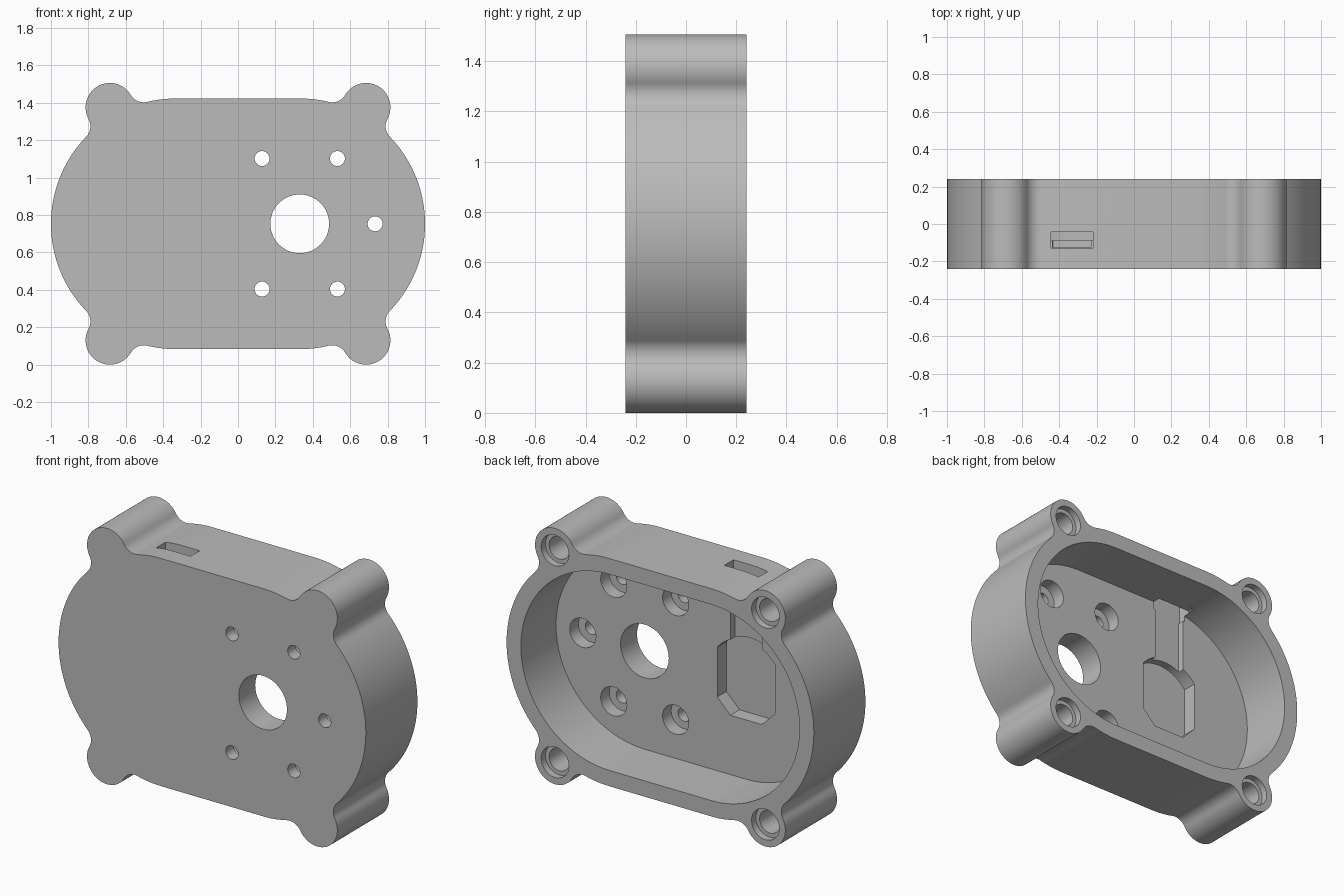
import bpy, bmesh
from math import sin, cos, pi, atan2, hypot, acos, radians
from mathutils import Vector

cube = bpy.data.objects.get("Cube")
if cube:
    bpy.data.objects.remove(cube, do_unlink=True)

MID = 0.753                     # height of the housing's centre line
FRONT, BACK, FLOOR = -0.24, 0.24, -0.087
SHAFT_X = 0.33                  # offset of the two round ends

grey = bpy.data.materials.new("plain_grey")
grey.use_nodes = True
grey.diffuse_color = (0.5, 0.5, 0.5, 1)
grey.node_tree.nodes["Principled BSDF"].inputs["Base Color"].default_value = (0.5, 0.5, 0.5, 1)


def arc(centre, r, a0, a1, n=16):
    """Points on an arc from angle a0 to a1."""
    return [Vector((centre[0] + r * cos(a0 + (a1 - a0) * i / n),
                    centre[1] + r * sin(a0 + (a1 - a0) * i / n))) for i in range(n + 1)]


def circle(x, z, r, n=48):
    return arc((x, z), r, 0, 2 * pi, n)[:-1]


def box(x0, x1, z0, z1):
    return [(x0, z0), (x1, z0), (x1, z1), (x0, z1)]


def stadium(r):
    return arc((SHAFT_X, 0), r, -pi / 2, pi / 2, 64) + arc((-SHAFT_X, 0), r, pi / 2, 3 * pi / 2, 64)


def prism(name, outline, y0, y1):
    """Extrude an x-z outline, measured from the centre line, along y."""
    bm = bmesh.new()
    face = bm.faces.new([bm.verts.new((p[0], y0, p[1] + MID)) for p in outline])
    moved = bmesh.ops.extrude_face_region(bm, geom=[face])["geom"]
    bmesh.ops.translate(bm, vec=(0, y1 - y0, 0),
                        verts=[v for v in moved if isinstance(v, bmesh.types.BMVert)])
    bmesh.ops.recalc_face_normals(bm, faces=bm.faces)
    mesh = bpy.data.meshes.new(name)
    bm.to_mesh(mesh)
    bm.free()
    mesh.materials.append(grey)
    ob = bpy.data.objects.new(name, mesh)
    bpy.context.collection.objects.link(ob)
    return ob


def heading(a, b):
    return atan2(b[1] - a[1], b[0] - a[0])


# Outline: round ends blended into four screw lobes, one quarter then mirrored
R, LOBE_R, FILLET = 0.67, 0.13, 0.08
end, lobe = Vector((SHAFT_X, 0)), Vector((0.685, 0.623))
gap = (lobe - end).length
ra, rb = R + FILLET, LOBE_R + FILLET
swing = acos((ra * ra + gap * gap - rb * rb) / (2 * ra * gap))
aim = heading(end, lobe)
low, high = [end + ra * Vector((cos(aim + s * swing), sin(aim + s * swing))) for s in (-1, 1)]


def fillet(c, start, stop):
    a0, a1 = heading(c, start), heading(c, stop)
    turn = (a1 - a0 + pi) % (2 * pi) - pi
    return arc(c, FILLET, a0, a0 + turn, 14)


lobe_start, lobe_stop = heading(lobe, low), heading(lobe, high)
quarter = arc(end, R, 0, aim - swing, 28)
quarter += fillet(low, end, lobe)[1:]
quarter += arc(lobe, LOBE_R, lobe_start, lobe_start + (lobe_stop - lobe_start) % (2 * pi), 32)[1:]
quarter += fillet(high, lobe, end)[1:]
quarter += arc(end, R, aim + swing, pi / 2, 12)[1:]
half = quarter + [Vector((-p.x, p.y)) for p in reversed(quarter)]
outline = half + [Vector((p.x, -p.y)) for p in reversed(half[1:-1])]
housing = prism("housing", outline, FRONT, BACK)

# Main cavity and shaft hole
cutters = [prism("cavity_cutter", stadium(0.577), FLOOR, 0.4),
           prism("shaft_cutter", circle(SHAFT_X, 0, 0.157, 64), -0.4, 0.1)]

# Counterbored mounting holes around the shaft
for deg in (0, 60, 120, 240, 300):
    x, z = SHAFT_X + 0.403 * cos(radians(deg)), 0.403 * sin(radians(deg))
    cutters.append(prism("counterbore_cutter", circle(x, z, 0.085), -0.167, 0.05))
    cutters.append(prism("mount_hole_cutter", circle(x, z, 0.04, 32), -0.4, 0.0))

# Stepped blind screw holes in the lobes
for sx in (-1, 1):
    for sz in (-1, 1):
        x, z = sx * lobe.x, sz * lobe.y
        cutters.append(prism("lobe_step_cutter", circle(x, z, 0.09), 0.2, 0.4))
        cutters.append(prism("lobe_hole_cutter", circle(x, z, 0.066), -0.08, 0.3))

# Arched pocket in the floor, its channel and the slot through the top wall
W, PR, CH, BOTTOM = 0.187, 0.24, 0.085, -0.228
side = acos(W / PR)
pocket = arc((-SHAFT_X, 0), PR, side, pi - side, 20)
for s in (-1, 1):
    corner = [(-SHAFT_X + s * W, BOTTOM + CH), (-SHAFT_X + s * (W - CH), BOTTOM)]
    pocket += [Vector(p) for p in (corner if s < 0 else reversed(corner))]
cutters.append(prism("pocket_cutter", pocket, FLOOR - 0.085, 0.0))
cutters.append(prism("channel_cutter", box(-0.435, -0.23, 0.1, 0.575), -0.126, 0.0))
cutters.append(prism("slot_cutter", box(-0.443, -0.22, 0.53, 0.8), -0.127, -0.042))

# Cut everything, bake the result and discard the cutters
for c in cutters:
    c.hide_render = True
    mod = housing.modifiers.new(c.name, "BOOLEAN")
    mod.operation, mod.solver, mod.object = "DIFFERENCE", "EXACT", c
bpy.context.view_layer.update()
baked = bpy.data.meshes.new_from_object(housing.evaluated_get(bpy.context.evaluated_depsgraph_get()))
housing.modifiers.clear()
housing.data = baked
baked.materials.clear()
baked.materials.append(grey)
for poly in baked.polygons:
    poly.material_index = 0
for c in cutters:
    bpy.data.objects.remove(c, do_unlink=True)

# Smooth curved walls, keep rims crisp
bpy.ops.object.select_all(action="DESELECT")
housing.select_set(True)
bpy.context.view_layer.objects.active = housing
bpy.ops.object.shade_smooth_by_angle(angle=radians(30))
